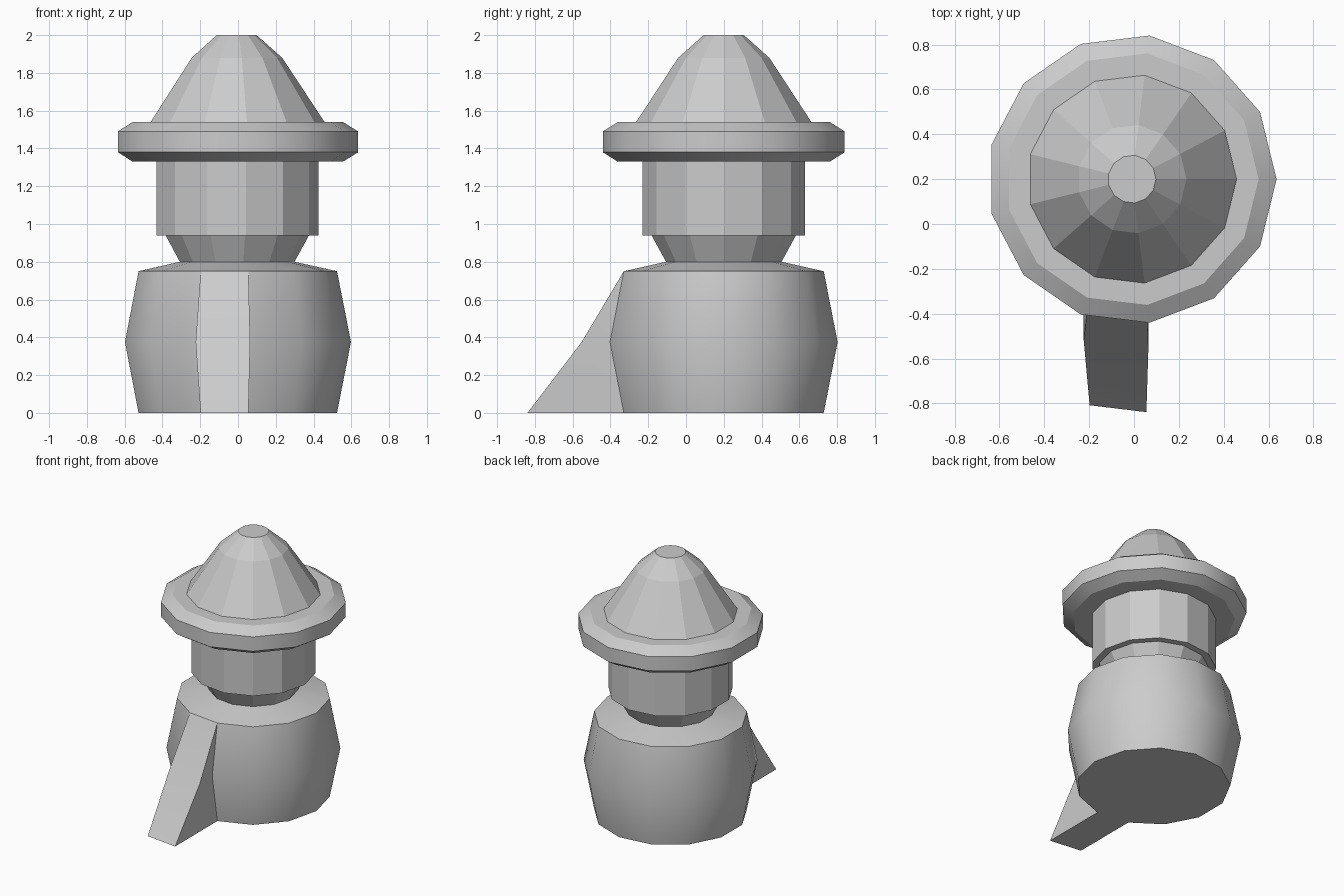
import bpy, bmesh
from math import cos, sin, tau, radians

if "Cube" in bpy.data.objects:
    bpy.data.objects.remove(bpy.data.objects["Cube"])

SIDES, CX, CY = 13, -0.009, 0.2


def lathe(name, profile, smooth=False, cap_bottom=False, cap_top=False, ramp=False):
    """Turn a (radius, z) profile listed bottom to top around the figure's axis."""
    bm = bmesh.new()
    rings = [[bm.verts.new((CX + r * cos(tau * k / SIDES), CY + r * sin(tau * k / SIDES), z))
              for k in range(SIDES)] for r, z in profile]
    bands = [[bm.faces.new((a[k], a[(k + 1) % SIDES], b[(k + 1) % SIDES], b[k]))
              for k in range(SIDES)] for a, b in zip(rings, rings[1:])]
    if cap_bottom:
        bm.faces.new(rings[0][::-1])
    if cap_top:
        bm.faces.new(rings[-1])
    if ramp:
        # pull one front panel forward into a sloping ramp
        panel = [bands[0][9], bands[1][9]]
        new = bmesh.ops.extrude_face_region(bm, geom=panel)["geom"]
        for v in [g for g in new if isinstance(g, bmesh.types.BMVert)]:
            v.co.y -= 0.51 if v.co.z < 0.1 else 0.15 if v.co.z < 0.5 else 0
        old = [f for f in panel if f.is_valid]
        if old:
            bmesh.ops.delete(bm, geom=old, context='FACES')
        bmesh.ops.remove_doubles(bm, verts=bm.verts, dist=0.0005)
    bmesh.ops.recalc_face_normals(bm, faces=bm.faces)
    mesh = bpy.data.meshes.new(name)
    bm.to_mesh(mesh)
    bm.free()
    obj = bpy.data.objects.new(name, mesh)
    bpy.context.collection.objects.link(obj)
    if smooth:
        bpy.ops.object.select_all(action='DESELECT')
        obj.select_set(True)
        bpy.context.view_layer.objects.active = obj
        bpy.ops.object.shade_smooth_by_angle(angle=radians(30))
    return obj


# barrel-shaped body with shoulders and front ramp
lathe("body", [(0.533, 0), (0.607, 0.375), (0.533, 0.75), (0.308, 0.8)],
      smooth=True, cap_bottom=True, ramp=True)
# flared collar and upright head
lathe("head", [(0.308, 0.8), (0.385, 0.94), (0.434, 0.94), (0.434, 1.33)])
# bevelled hat brim
lathe("hat_brim", [(0.434, 1.33), (0.565, 1.33), (0.645, 1.38), (0.645, 1.49),
                   (0.565, 1.54), (0.467, 1.54)], smooth=True)
# tapered hat crown
lathe("hat_crown", [(0.467, 1.54), (0.243, 1.88), (0.107, 2.0)], cap_top=True)
